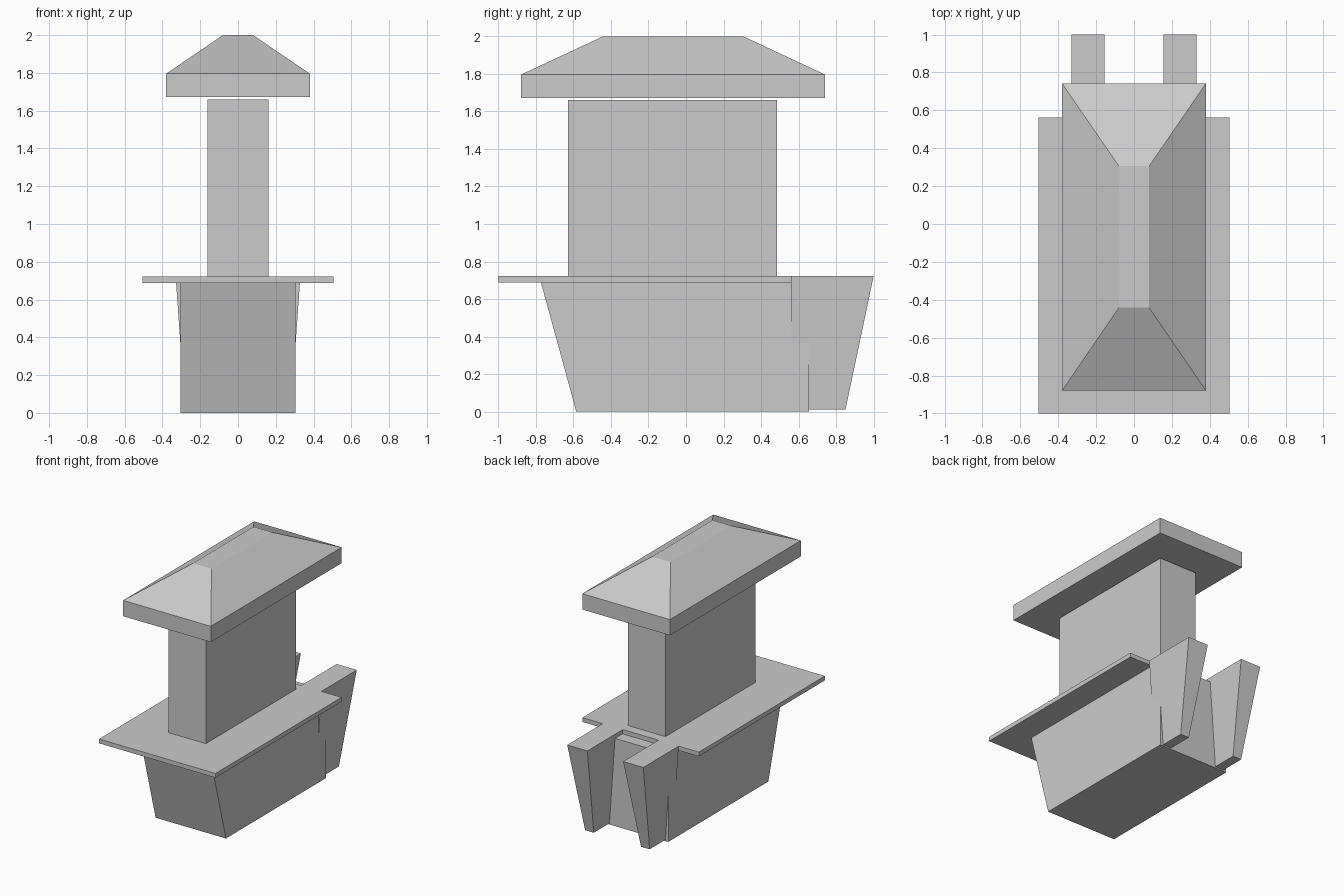
import bpy, bmesh

if "Cube" in bpy.data.objects:
    bpy.data.objects.remove(bpy.data.objects["Cube"])


def loft(name, rings):
    """Closed solid through rectangles given as (x0, x1, y0, y1, z), bottom to top."""
    bm = bmesh.new()
    loops = [[bm.verts.new(p) for p in ((x0, y0, z), (x1, y0, z), (x1, y1, z), (x0, y1, z))]
             for x0, x1, y0, y1, z in rings]
    bm.faces.new(loops[0][::-1])
    bm.faces.new(loops[-1])
    for a, b in zip(loops, loops[1:]):
        for i in range(4):
            j = (i + 1) % 4
            bm.faces.new((a[i], a[j], b[j], b[i]))
    bmesh.ops.recalc_face_normals(bm, faces=bm.faces[:])
    mesh = bpy.data.meshes.new(name)
    bm.to_mesh(mesh)
    bm.free()
    obj = bpy.data.objects.new(name, mesh)
    bpy.context.collection.objects.link(obj)
    return obj


# Base body with a raked front
loft("base_body", [(-0.305, 0.305, -0.585, 0.655, 0.0),
                   (-0.305, 0.305, -0.773, 0.655, 0.688)])

# Thin overhanging deck
loft("deck_plate", [(-0.505, 0.505, -1.0, 0.562, 0.688),
                    (-0.505, 0.505, -1.0, 0.562, 0.722)])

# Tapered rear struts, mirrored across x
strut = loft("rear_struts", [(0.205, 0.28, 0.562, 0.85, 0.01),
                             (0.155, 0.33, 0.562, 1.0, 0.722)])
strut.modifiers.new("mirror", 'MIRROR')

# Central block
loft("cabin_block", [(-0.162, 0.162, -0.63, 0.485, 0.722),
                     (-0.162, 0.162, -0.63, 0.485, 1.66)])

# Roof slab with hipped top
loft("hipped_roof", [(-0.38, 0.38, -0.88, 0.742, 1.672),
                     (-0.38, 0.38, -0.88, 0.742, 1.796),
                     (-0.08, 0.08, -0.442, 0.306, 2.0)])
